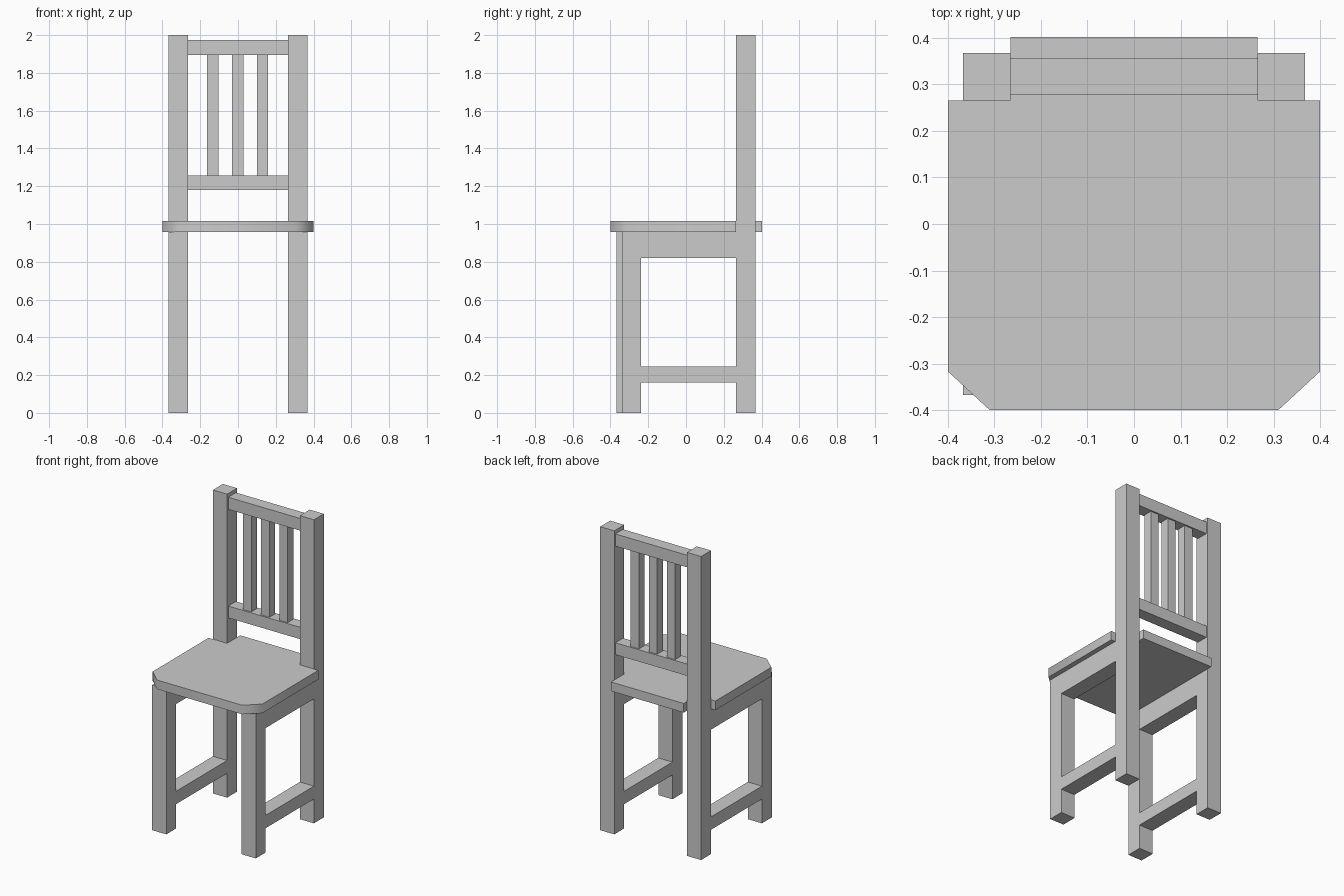
import bpy, bmesh
from math import radians

if "Cube" in bpy.data.objects:
    bpy.data.objects.remove(bpy.data.objects["Cube"])


def box(name, x, y, z):
    """Box from (min, max) pairs on each axis."""
    size = [b - a for a, b in (x, y, z)]
    mid = [(a + b) / 2 for a, b in (x, y, z)]
    bpy.ops.mesh.primitive_cube_add(size=1, location=mid)
    ob = bpy.context.object
    ob.name = name
    ob.scale = size
    bpy.ops.object.transform_apply(location=False, rotation=False, scale=True)
    return ob


IN, OUT = 0.265, 0.368

# Seat: chamfered front corners, notched around the back posts
half = [(0.31, -0.4), (0.4, -0.317), (0.4, IN), (IN, IN), (IN, 0.402)]
outline = half + [(-x, y) for x, y in reversed(half)]
bm = bmesh.new()
face = bm.faces.new([bm.verts.new((x, y, 0.957)) for x, y in outline])
top = bmesh.ops.extrude_face_region(bm, geom=[face])["geom"]
bmesh.ops.translate(bm, vec=(0, 0, 0.06),
                    verts=[g for g in top if isinstance(g, bmesh.types.BMVert)])
bmesh.ops.recalc_face_normals(bm, faces=bm.faces)
mesh = bpy.data.meshes.new("seat")
bm.to_mesh(mesh)
bm.free()
seat = bpy.data.objects.new("seat", mesh)
bpy.context.collection.objects.link(seat)
bpy.context.view_layer.objects.active = seat
seat.select_set(True)
bpy.ops.object.shade_smooth_by_angle(angle=radians(55))

# Legs and side rails; the right front leg sits slightly further back
for side, xs, front in (("left", (-OUT, -IN), -OUT), ("right", (IN, OUT), -0.34)):
    back_of_leg = front + 0.103
    box(side + "_back_post", xs, (IN, OUT), (0, 2))
    box(side + "_front_leg", xs, (front, back_of_leg), (0, 0.957))
    box(side + "_apron", xs, (back_of_leg, IN), (0.82, 0.957))
    box(side + "_stretcher", xs, (back_of_leg, IN), (0.16, 0.245))

# Backrest rails
box("top_rail", (-IN, IN), (0.277, 0.357), (1.895, 1.975))
box("lower_back_rail", (-IN, IN), (0.277, 0.357), (1.18, 1.258))

# Backrest slats
for i, cx in enumerate((-0.134, -0.002, 0.13)):
    box(f"back_slat_{i + 1}", (cx - 0.03, cx + 0.03), (0.287, 0.347), (1.258, 1.895))
